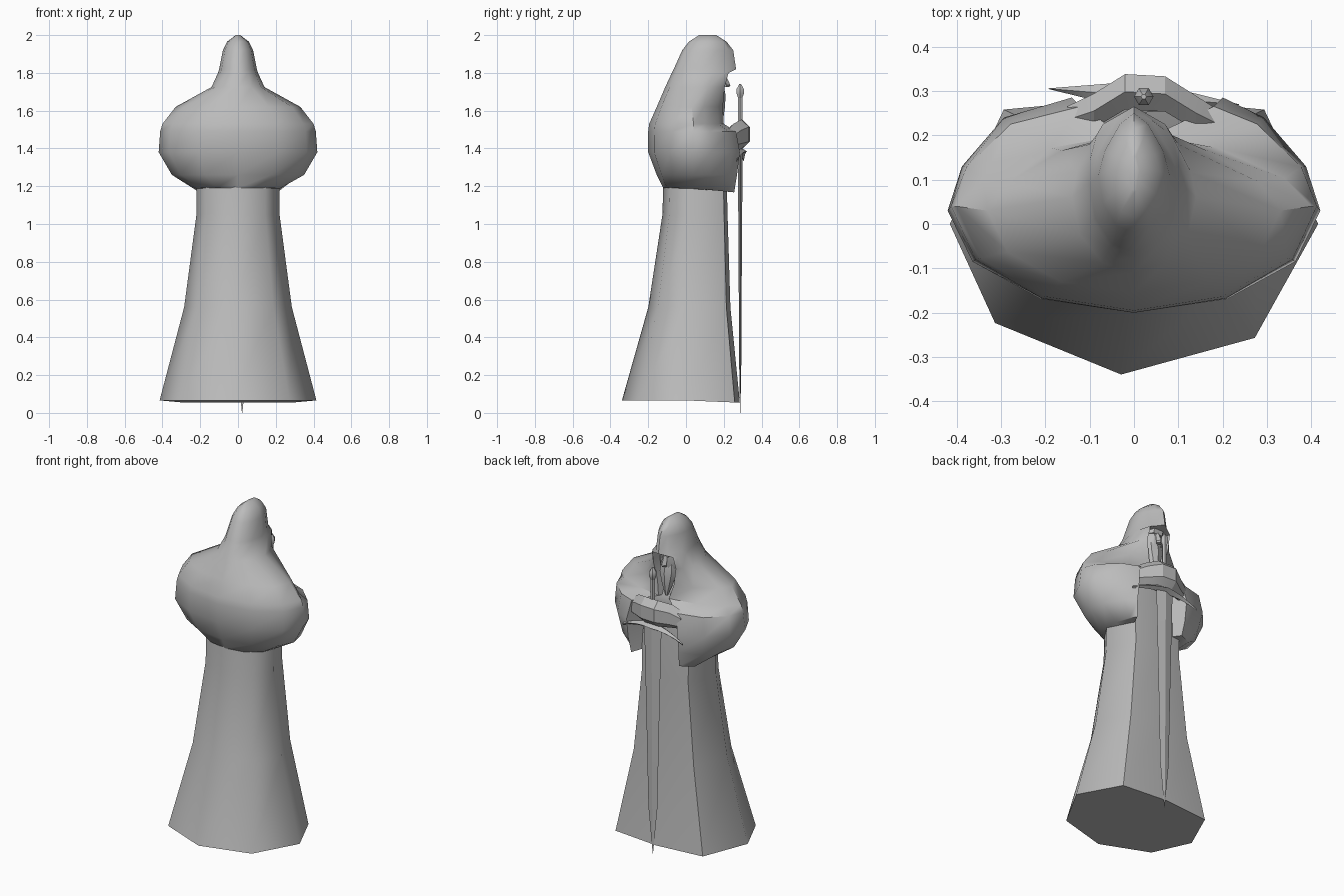
import bpy
import bmesh
from math import sin, cos, pi, radians
from mathutils import Vector

old = bpy.data.objects.get("Cube")
if old:
    bpy.data.objects.remove(old)

stone = bpy.data.materials.new("grey stone")
stone.use_nodes = True
GREY = (0.5, 0.5, 0.5, 1)
stone.diffuse_color = GREY
stone.node_tree.nodes["Principled BSDF"].inputs["Base Color"].default_value = GREY


def loft(name, rings, angle=35):
    """Skin a list of equal-length closed rings and cap both ends."""
    bm = bmesh.new()
    loops = [[bm.verts.new(p) for p in ring] for ring in rings]
    for a, b in zip(loops, loops[1:]):
        for i in range(len(a)):
            j = (i + 1) % len(a)
            bm.faces.new((a[i], a[j], b[j], b[i]))
    bm.faces.new(loops[0][::-1])
    bm.faces.new(loops[-1])
    bmesh.ops.remove_doubles(bm, verts=bm.verts, dist=0.0005)
    bmesh.ops.recalc_face_normals(bm, faces=bm.faces)
    mesh = bpy.data.meshes.new(name)
    bm.to_mesh(mesh)
    bm.free()
    mesh.materials.append(stone)
    obj = bpy.data.objects.new(name, mesh)
    bpy.context.collection.objects.link(obj)
    bpy.ops.object.select_all(action="DESELECT")
    obj.select_set(True)
    bpy.context.view_layer.objects.active = obj
    bpy.ops.object.shade_smooth_by_angle(angle=radians(angle))
    return obj


def oval(z, w, d, x=0, y=0, sides=8):
    return [(x + w * cos(2 * pi * i / sides), y + d * sin(2 * pi * i / sides), z)
            for i in range(sides)]


# Flared eight-sided robe, slightly twisted, with a flattened front
def robe_ring(z, w, back, side, front):
    ring = []
    for i in range(8):
        turn = i * pi / 4 - (radians(4) if i > 4 else 0)
        s, c = sin(turn), cos(turn)
        if i in (1, 3):
            s *= 1.28
        reach = front - side if s > 0 else side - back
        ring.append((w * c, side + reach * s, z - 0.012 * max(s, 0) * (z < 0.1)))
    return ring


loft("robe", [robe_ring(*r) for r in (
    (0.066, 0.415, -0.34, 0.0, 0.285),
    (0.56, 0.285, -0.2, 0.01, 0.235),
    (1.05, 0.22, -0.125, 0.025, 0.22),
    (1.25, 0.22, -0.12, 0.03, 0.215),
    (1.47, 0.19, -0.1, 0.03, 0.2))], 58)


# Hooded cloak: half rings run from the spine round to the front edge
def cloak_ring(z, w, back, side, ex, ey, recess, shift):
    half = []
    for i in range(4):
        t = i * pi / 6
        half.append((w * sin(t), side + (back - side) * cos(t)))
    for i in range(1, 4):
        c, s = max(cos(i * pi / 6), 0) ** 1.35, sin(i * pi / 6) ** 1.35
        half.append((ex + (w - ex) * c + shift * s, side + (ey - side) * s))
    half.append((ex * 0.7 + shift, ey - recess))
    other = [(-x + 2 * shift * (k > 5), y) for k, (x, y) in enumerate(half)]
    low = 0.1 * (z < 1.2)
    return [(x, y, z - low * max(y - 0.03, 0)) for x, y in half + other[:0:-1]]


loft("hooded_cloak", [cloak_ring(*r) for r in (
    (1.19, 0.225, -0.12, 0.03, 0.16, 0.255, 0.09, 0.03),
    (1.26, 0.35, -0.155, 0.04, 0.17, 0.27, 0.1, 0.03),
    (1.38, 0.42, -0.2, 0.03, 0.17, 0.285, 0.1, 0.03),
    (1.49, 0.412, -0.2, 0.04, 0.15, 0.265, 0.08, 0.03),
    (1.53, 0.4, -0.195, 0.04, 0.035, 0.2, 0.02, 0.01),
    (1.62, 0.33, -0.155, 0.03, 0.055, 0.195, 0.06, 0),
    (1.725, 0.14, -0.11, 0.06, 0.075, 0.205, 0.09, 0),
    (1.8, 0.106, -0.075, 0.09, 0.07, 0.225, 0.09, 0),
    (1.82, 0.1, -0.065, 0.09, 0, 0.265, 0, 0),
    (1.92, 0.08, -0.02, 0.11, 0, 0.25, 0, 0),
    (1.965, 0.058, 0.015, 0.12, 0, 0.215, 0, 0),
    (2.0, 0.012, 0.07, 0.12, 0, 0.16, 0, 0))], 50)

# Face, brow, nose and beard under the hood
loft("face", [oval(z, w, d, 0, 0.14, 10) for z, w, d in (
    (1.65, 0.04, 0.04), (1.71, 0.06, 0.06), (1.78, 0.065, 0.065), (1.84, 0.06, 0.06))])
loft("brow", [oval(z, 0.06, d, 0, 0.17, 6) for z, d in ((1.785, 0.04), (1.81, 0.05))])
loft("nose", [oval(z, w, w, 0, y, 4) for z, w, y in (
    (1.725, 0.016, 0.212), (1.735, 0.02, 0.215), (1.8, 0.01, 0.195))])
loft("beard", [oval(z, w, d, 0, y, 8) for z, w, d, y in (
    (1.54, 0.008, 0.01, 0.185), (1.61, 0.035, 0.03, 0.175),
    (1.68, 0.055, 0.045, 0.165), (1.73, 0.05, 0.04, 0.16))])


# Clasped hands, one block running from cuff to cuff
def hand_ring(x, y, z, d, h):
    return [(x, y + d * cos(i * pi / 3 + pi / 6), z + h * sin(i * pi / 3 + pi / 6))
            for i in range(6)]


loft("hands", [hand_ring(*r) for r in (
    (-0.15, 0.235, 1.44, 0.035, 0.05), (-0.09, 0.255, 1.46, 0.045, 0.07),
    (-0.02, 0.298, 1.475, 0.046, 0.078), (0.07, 0.293, 1.475, 0.046, 0.078),
    (0.14, 0.25, 1.46, 0.045, 0.07), (0.2, 0.22, 1.44, 0.035, 0.05))], 20)

# Sword held point down
SX, SY = 0.022, 0.287
loft("blade", [oval(z, w, d, SX, SY, 4) for z, w, d in (
    (0.0, 0.001, 0.001), (0.28, 0.03, 0.006), (0.9, 0.045, 0.009), (1.38, 0.058, 0.013))], 20)
loft("grip", [oval(z, 0.013, 0.013, SX, SY, 6) for z in (1.38, 1.68)])
loft("pommel", [oval(z, w, w, SX, SY, 6) for z, w in (
    (1.665, 0.012), (1.69, 0.022), (1.715, 0.022), (1.74, 0.006))])

# Crossguard, drooping toward pointed tips
guard = []
for k in range(-4, 5):
    u = k / 4
    mid = Vector((SX + 0.215 * u, SY - 0.018 * u, 1.385 - 0.05 * u * u))
    size = 1.02 - abs(u)
    guard.append([mid + Vector((0, y * size, z * (0.3 + 0.7 * size)))
                  for y, z in ((0.035, 0), (0, 0.02), (-0.035, 0), (0, -0.02))])
loft("crossguard", guard, 20)
